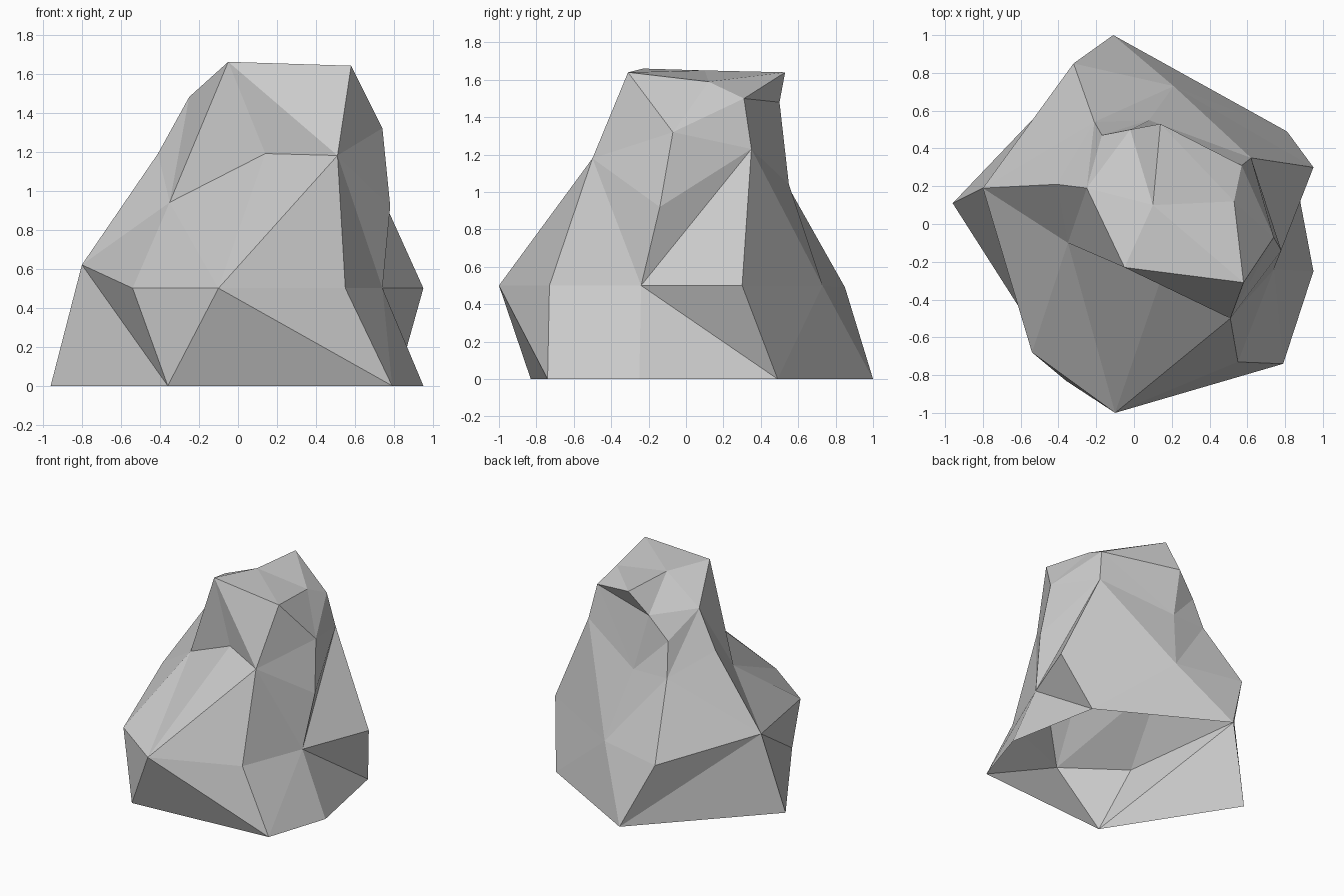
import bpy
import bmesh

cube = bpy.data.objects.get("Cube")
if cube:
    bpy.data.objects.remove(cube, do_unlink=True)

bm = bmesh.new()


def ring(*points):
    """Add a loop of corners, given in hundredths, counter-clockwise from above."""
    return [bm.verts.new([c / 100 for c in point]) for point in points]


def stitch(lower, upper, steps):
    """Join two loops with triangles; each step moves along the lower (l) or upper (u) loop."""
    i = j = 0
    for step in steps:
        low, high = lower[i % len(lower)], upper[j % len(upper)]
        if step == "l":
            i += 1
            bm.faces.new((low, lower[i % len(lower)], high))
        else:
            j += 1
            bm.faces.new((low, upper[j % len(upper)], high))


# Foot of the rock, open underneath
foot = ring((-36, -83, 0), (79, -74, 0), (95, -25, 0),
            (81, 49, 0), (-11, 100, 0), (-96, 11, 0))

# Broad belly above the foot
belly = ring((-10, -100, 50), (55, -73, 50), (74, -24, 50), (95, 30, 50),
             (21, 73, 50), (-32, 85, 49), (-80, 19, 62), (-54, -68, 50))

# Waist with the hollow ledge at the front
waist = ring((51, -50, 118), (78, -14, 92), (62, 35, 123), (8, 55, 104),
             (-21, 54, 104), (-41, 21, 119), (-35, -10, 94), (14, -30, 119))

# Shoulder, highest along the front
shoulder = ring((58, -31, 164), (74, -7, 132), (57, 31, 150), (-2, 50, 148),
                (-17, 47, 130), (-25, 19, 148), (-5, -23, 166))

# Small crown on top
crown = ring((53, 12, 159), (14, 53, 164), (10, 10, 165))

# Facets between the loops
stitch(foot, belly, "luulluuluulluu")
stitch(belly, waist, "lluu" * 4)
stitch(waist, shoulder, "ulluluulullullu")

# The back notch is one facet, so the crown skips its lowest corner
back, notch, side = shoulder[3:6]
bm.faces.new((back, notch, side))
rim = [corner for corner in shoulder if corner is not notch]
stitch(rim, crown, "llulul" + "llu")
bm.faces.new(crown)

# Plain stone colour, flat facets
stone = bpy.data.materials.new("stone_grey")
stone.use_nodes = True
grey = (0.6, 0.6, 0.6, 1)
stone.diffuse_color = grey
for node in stone.node_tree.nodes:
    if node.type == "BSDF_PRINCIPLED":
        node.inputs["Base Color"].default_value = grey

mesh = bpy.data.meshes.new("rock")
bm.to_mesh(mesh)
bm.free()
mesh.materials.append(stone)
rock = bpy.data.objects.new("rock", mesh)
bpy.context.collection.objects.link(rock)
